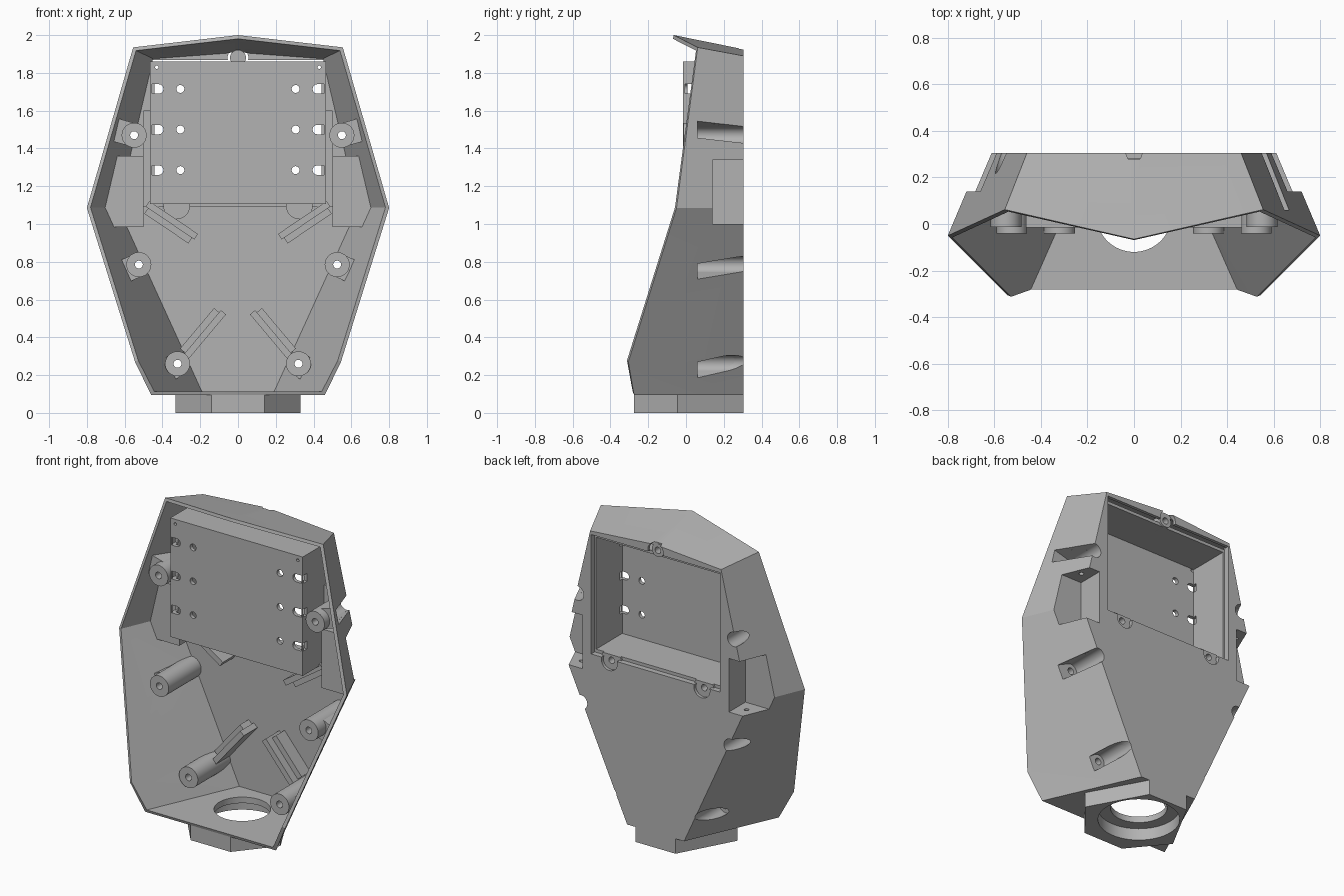
import bpy, bmesh, math
from mathutils import Matrix, Vector

if "Cube" in bpy.data.objects:
    bpy.data.objects.remove(bpy.data.objects["Cube"])

grey = bpy.data.materials.new("plain_grey")
grey.use_nodes = True
COLOUR = (0.45, 0.45, 0.45, 1)
grey.diffuse_color = COLOUR
grey.node_tree.nodes["Principled BSDF"].inputs["Base Color"].default_value = COLOUR


def make(name, bm):
    bmesh.ops.recalc_face_normals(bm, faces=bm.faces[:])
    me = bpy.data.meshes.new(name)
    bm.to_mesh(me)
    bm.free()
    ob = bpy.data.objects.new(name, me)
    bpy.context.collection.objects.link(ob)
    me.materials.append(grey)
    return ob


def block(name, x, y, z, matrix=None):
    """Box from (min, max) ranges, optionally moved by a matrix."""
    bm = bmesh.new()
    bmesh.ops.create_cube(bm, size=1)
    for v in bm.verts:
        v.co = Vector([(a + b) / 2 + c * (b - a) for c, (a, b) in zip(v.co, (x, y, z))])
    if matrix:
        bm.transform(matrix)
    return make(name, bm)


def rod(name, r, start, end, sides=40):
    """Cylinder between two points."""
    a, b = Vector(start), Vector(end)
    turn = (b - a).to_track_quat('Z', 'Y').to_matrix().to_4x4()
    bm = bmesh.new()
    bmesh.ops.create_cone(bm, cap_ends=True, segments=sides, radius1=r, radius2=r,
                          depth=(b - a).length, matrix=Matrix.Translation((a + b) / 2) @ turn)
    return make(name, bm)


def apply(ob, mod):
    bpy.context.view_layer.objects.active = ob
    bpy.ops.object.modifier_apply(modifier=mod.name)


def boolean(ob, tool, operation='DIFFERENCE', keep=False):
    mod = ob.modifiers.new("bool", 'BOOLEAN')
    mod.object, mod.operation, mod.solver = tool, operation, 'EXACT'
    apply(ob, mod)
    if not keep:
        bpy.data.objects.remove(tool)


def cut(tool, *targets):
    for t in targets:
        boolean(t, tool, keep=True)
    bpy.data.objects.remove(tool)


# Rim and rear outlines of the faceted housing
RIM = [(0, -.065, 2), (.555, .062, 1.935), (.8, -.05, 1.085), (.545, -.305, .27), (.46, -.275, .095)]
REAR = [(0, .305, 1.925), (.46, .305, 1.89), (.65, .305, 1.085), (.2, .305, .095)]


def both_sides(pts):
    return pts + [(-x, y, z) for x, y, z in reversed(pts[1:])]


bm = bmesh.new()
rim = [bm.verts.new(p) for p in both_sides(RIM)]
rear = [bm.verts.new(p) for p in both_sides(REAR)]
order = [0, 1, 2, 3, 3, 4, 4, 5, 6]
for i in range(9):
    j = (i + 1) % 9
    loop = [rim[i], rim[j], rear[order[j]], rear[order[i]]]
    bm.faces.new(list(dict.fromkeys(loop)))
bm.faces.new(rear)
housing = make("housing", bm)
if max(housing.data.polygons, key=lambda p: abs(p.normal.y) * p.area).normal.y < 0:
    housing.data.flip_normals()
mod = housing.modifiers.new("wall", 'SOLIDIFY')
mod.thickness, mod.offset, mod.use_even_offset = .02, -1, True
apply(housing, mod)

# Solid envelope that trims the inner parts
bm = bmesh.new()
for p in both_sides(RIM) + both_sides(REAR):
    bm.verts.new(p)
bmesh.ops.convex_hull(bm, input=bm.verts[:])
c = Vector((0, 0, 1))
bm.transform(Matrix.Translation(c) @ Matrix.Scale(.994, 4) @ Matrix.Translation(-c))
envelope = make("envelope", bm)
envelope.hide_render = True

# Battery box with wider rear flange
battery_box = block("battery_box", (-.465, .465), (-.015, .3), (1.105, 1.86))
boolean(battery_box, block("flange", (-.5, .5), (.2, .3), (1.09, 1.6)), 'UNION')
rear_part = block("rear_part", (-.6, .6), (.1, .4), (1, 1.95))
boolean(rear_part, envelope, 'INTERSECT', keep=True)
front_part = block("front_part", (-.6, .6), (-.1, .1), (1, 1.95))
boolean(rear_part, front_part, 'UNION')
boolean(battery_box, rear_part, 'INTERSECT')
cut(block("cavity", (-.442, .442), (.008, .4), (1.13, 1.84)), battery_box, housing)
cut(block("lid_ledge", (-.453, .453), (.27, .4), (1.11, 1.868)), battery_box, housing)
for s in (1, -1):
    for z in (1.285, 1.5, 1.715):
        cut(rod("strap_hole", .021, (s * .305, -.1, z), (s * .305, .1, z), 24), battery_box)
        cut(rod("slot_end", .025, (s * .42, -.1, z), (s * .42, .03, z), 24), battery_box)
        cut(block("slot", sorted((s * .42, s * .455)), (-.1, .03), (z - .025, z + .025)), battery_box)
        cut(block("slot_side", sorted((s * .43, s * .5)), (-.005, .03), (z - .025, z + .025)), battery_box)
    cut(rod("pin_hole", .009, (s * .43, -.1, 1.83), (s * .43, .1, 1.83), 12), battery_box)

# Lid screw bosses around the battery opening
for name, x, z, r in (("lid_boss_left", .325, 1.095, .07), ("lid_boss_right", -.325, 1.095, .07),
                      ("lid_boss_top", 0, 1.88, .042)):
    boss = rod(name, r, (x, .19, z), (x, .282, z))
    boolean(boss, envelope, 'INTERSECT', keep=True)
    cut(block("cavity", (-.442, .442), (.008, .4), (1.13, 1.84)), boss)
    cut(rod("recess", r * .8 if x else .055, (x, .28, z), (x, .4, z)), housing, battery_box)
    cut(rod("hole", .02, (x, .2, z), (x, .4, z), 20), boss, housing, battery_box)

# Screw posts with open channels through the sloping sides
POSTS = [("upper", .55, 1.47, -.012, 16), ("middle", .525, .785, -.04, -25), ("lower", .32, .26, -.04, -35)]
for s, side in ((1, "left"), (-1, "right")):
    for level, x, z, front, angle in POSTS:
        def outward(name, half, y0):
            turn = Matrix.Rotation(-math.radians(angle), 4, 'Y')
            m = Matrix.Translation((x, 0, z)) @ turn
            if s < 0:
                m = Matrix.Scale(-1, 4, (1, 0, 0)) @ m
            return block(name, (0, .3), (y0, .4), (-half, half), m)
        x_s = s * x
        post = rod(f"{level}_post_{side}", .066, (x_s, front, z), (x_s, .4, z))
        boolean(post, outward("web", .062, .04), 'UNION')
        boolean(post, envelope, 'INTERSECT', keep=True)
        cut(rod("bore", .045, (x_s, .06, z), (x_s, .5, z)), post, housing)
        cut(outward("channel", .045, .06), post, housing)
        cut(rod("screw_hole", .021, (x_s, -.2, z), (x_s, .5, z), 24), post)

    # Side latch pocket
    pocket = block(f"latch_pocket_{side}", sorted((s * .5, s * .8)), (.125, .4), (.985, 1.36))
    boolean(pocket, envelope, 'INTERSECT', keep=True)
    cut(block("notch", sorted((s * .515, s)), (.14, .5), (1, 1.34)), pocket, housing)
    cut(rod("latch_hole", .014, (s * .58, .22, .9), (s * .58, .22, 1.45), 16), pocket)

    # Retaining ribs on the rear wall
    for name, cx, cz, angle in (("upper", .36, 1.005, 34), ("lower", .19, .425, -50)):
        m = Matrix.Translation((s * cx, 0, cz)) @ Matrix.Rotation(-s * math.radians(angle), 4, 'Y')
        inner = -1 if name == "upper" else 1
        block(f"{name}_rib_{side}", (-.155, .155), (.15, .29), sorted((0, -inner * .035)), m)
        block(f"{name}_rib_lip_{side}", (-.14, .14), (.2, .29), sorted((0, inner * .035)), m)

# Switch window in one lower side
up = Vector((-.45, 0, .99)).normalized()
out = up.cross(Vector((-.15, -.355, 0))).normalized()
along = out.cross(up)
m = Matrix((up, along, out)).transposed().to_4x4()
m.translation = (-.56, -.105, .54)
cut(block("window", (-.075, .075), (-.05, .05), (-.1, .1), m), housing)

# Six-sided neck collar with stepped round opening
bm = bmesh.new()
plan = [(.14, -.275), (.33, -.045), (.14, .305), (-.14, .305), (-.33, -.045), (-.14, -.275)]
base = bm.faces.new([bm.verts.new((x, y, 0)) for x, y in plan])
top = bmesh.ops.extrude_face_region(bm, geom=[base])
bmesh.ops.translate(bm, vec=(0, 0, .097), verts=[v for v in top["geom"] if isinstance(v, bmesh.types.BMVert)])
collar = make("neck_collar", bm)
cut(rod("neck_hole", .163, (0, .043, -.1), (0, .043, .2), 64), collar, housing)
cut(rod("neck_recess", .235, (0, .043, -.1), (0, .043, .075), 64), collar)

bpy.data.objects.remove(envelope)

# Smooth round walls, crisp edges
bpy.ops.object.select_all(action='DESELECT')
for ob in bpy.context.scene.objects:
    if ob.type == 'MESH' and ob.data.materials and ob.data.materials[0] == grey:
        ob.select_set(True)
        bpy.context.view_layer.objects.active = ob
bpy.ops.object.shade_smooth_by_angle(angle=math.radians(20))
